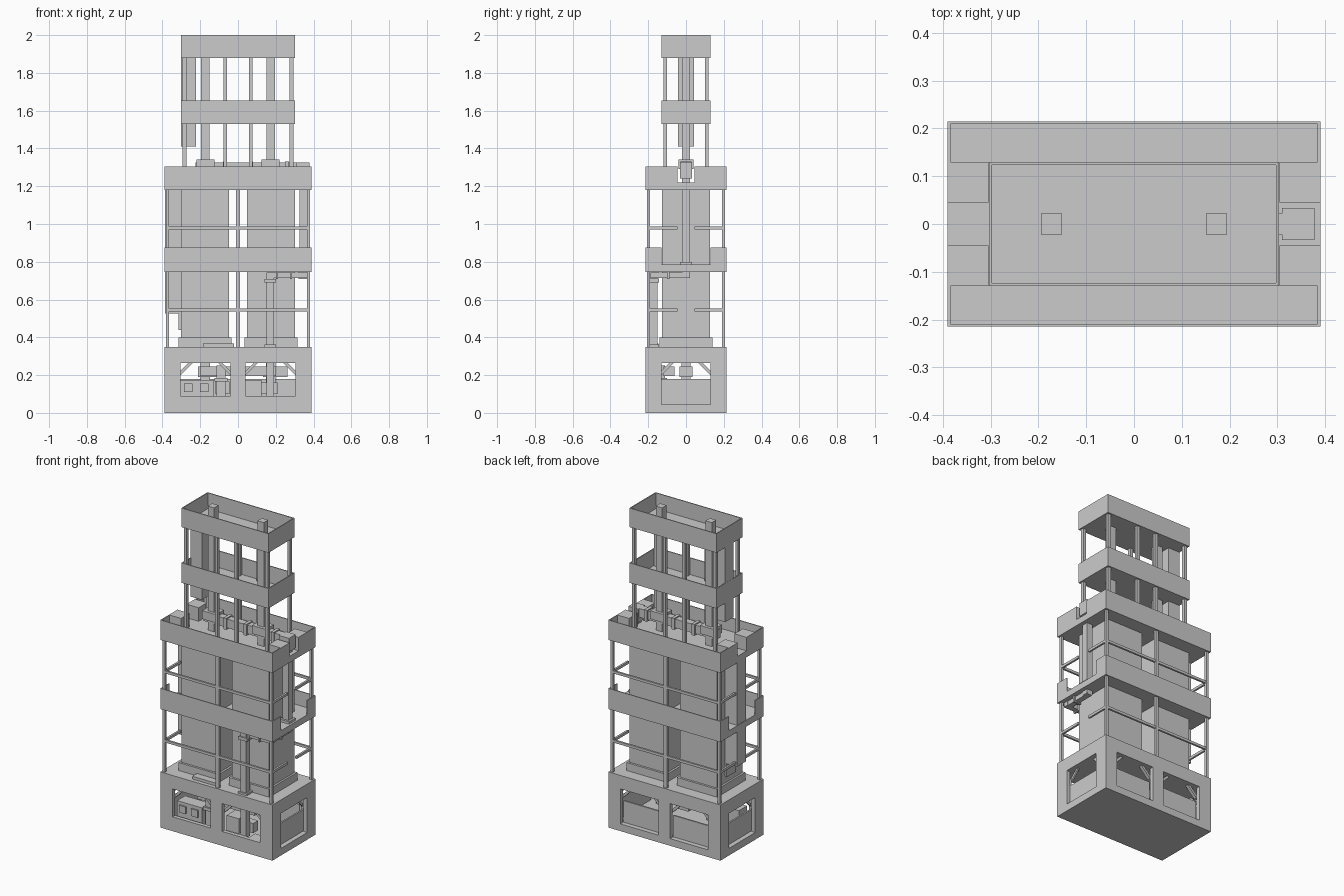
import bpy, bmesh
from mathutils import Vector


def boxes(name, *specs):
    """One object from boxes given as (x0, x1, y0, y1, z0, z1)."""
    bm = bmesh.new()
    for x0, x1, y0, y1, z0, z1 in specs:
        verts = bmesh.ops.create_cube(bm, size=1)['verts']
        for v in verts:
            v.co = Vector((x1 if v.co.x > 0 else x0,
                           y1 if v.co.y > 0 else y0,
                           z1 if v.co.z > 0 else z0))
    return finish(name, bm)


def finish(name, bm):
    mesh = bpy.data.meshes.new(name)
    bmesh.ops.recalc_face_normals(bm, faces=bm.faces)
    bm.to_mesh(mesh)
    bm.free()
    ob = bpy.data.objects.new(name, mesh)
    bpy.context.collection.objects.link(ob)
    return ob


def tray(name, hx, hy, z0, floor, z1, t=0.006):
    """Floor slab with a thin parapet on the long sides and the ends."""
    return boxes(name, (-hx, hx, -hy, hy, z0, floor),
                 (-hx, hx, -hy, -hy + t, floor, z1), (-hx, hx, hy - t, hy, floor, z1),
                 (-hx, -hx + t, -hy + t, hy - t, floor, z1),
                 (hx - t, hx, -hy + t, hy - t, floor, z1))


def brace(name, a, b, w, depth0, depth1, along_x):
    """Diagonal strip in an opening's upper corner; a, b = (horizontal, z)."""
    s = 1 if b[0] > a[0] else -1
    prof = [a, b, (b[0] - s * w, b[1]), (a[0], a[1] + w)]
    bm = bmesh.new()
    rows = []
    for d in (depth0, depth1):
        rows.append([bm.verts.new((h, d, z) if along_x else (d, h, z)) for h, z in prof])
    for row in rows:
        bm.faces.new(row)
    for i in range(4):
        j = (i + 1) % 4
        bm.faces.new((rows[0][i], rows[0][j], rows[1][j], rows[1][i]))
    finish(name, bm)


X, Y, T = 0.39, 0.215, 0.025

# base: floor, deck and walls with openings
boxes("base_floor_and_deck", (-X, X, -Y, Y, 0, 0.045), (-X, X, -Y, Y, 0.265, 0.35))
for name, y0, sill in (("base_front_wall", -Y, 0.09), ("base_back_wall", Y - T, 0.045)):
    piers = [(a, b, y0, y0 + T, 0.045, 0.265)
             for a, b in ((-X, -0.305), (-0.04, 0.04), (0.305, X))]
    if sill > 0.045:
        piers += [(a, b, y0, y0 + T, 0.045, sill) for a, b in ((-0.305, -0.04), (0.04, 0.305))]
    boxes(name, *piers)
for s in (-1, 1):
    x0, x1 = sorted((s * X, s * (X - T)))
    boxes("base_end_wall", *[(x0, x1, a, b, 0.045, 0.265)
                             for a, b in ((-Y + T, -0.13), (0.13, Y - T))])
    # recessed panel in the end opening and its corner braces
    p0, p1 = sorted((s * (X - 0.03), s * (X - 0.04)))
    boxes("end_panel", (p0, p1, -0.15, 0.15, 0.045, 0.18))
    for q in (-1, 1):
        brace("end_brace", (q * 0.13, 0.2), (q * 0.065, 0.265), 0.022, p0, p1, False)
    # recessed back panels
    a, b = sorted((s * 0.04, s * 0.305))
    boxes("back_panel", (a, b, Y - 0.04, Y - 0.03, 0.045, 0.18))
    for y in (-Y + T, Y - T - 0.02):
        brace("window_brace", (a, 0.2), (a + 0.065, 0.265), 0.022, y, y + 0.02, True)
        brace("window_brace", (b, 0.2), (b - 0.065, 0.265), 0.022, y, y + 0.02, True)

# machinery inside the base
boxes("control_cabinet", (-0.305, -0.13, -0.17, -0.09, 0.045, 0.175),
      (-0.285, -0.24, -0.18, -0.17, 0.11, 0.155), (-0.2, -0.155, -0.18, -0.17, 0.11, 0.155))
boxes("pump", (-0.115, -0.065, -0.16, -0.11, 0.045, 0.25),
      (-0.125, -0.055, -0.17, -0.1, 0.165, 0.185), (-0.12, -0.045, -0.15, -0.1, 0.1, 0.165))
boxes("blower", (0.04, 0.125, -0.17, -0.08, 0.08, 0.175),
      (0.125, 0.21, -0.15, -0.1, 0.1, 0.16))
boxes("blower_outlet", (0.21, 0.3, -0.205, -0.13, 0.045, 0.09))
for s in (-1, 1):
    c = s * 0.173
    boxes("silo_outlet", (c - 0.025, c + 0.025, -0.025, 0.025, 0.16, 0.265),
          (c - 0.04, c + 0.09, -0.035, 0.035, 0.19, 0.245))
boxes("transfer_pipe", (-0.2, 0.2, -0.12, -0.06, 0.195, 0.245))

# twin silos standing on plinths
for s in (-1, 1):
    a, b = sorted((s * 0.048, s * 0.303))
    boxes("silo", (a, b, -0.127, 0.127, 0.35, 1.2))
    a, b = sorted((s * 0.035, s * 0.315))
    boxes("silo_plinth", (a, b, -0.14, 0.14, 0.35, 0.4))

# scaffold posts and rails
P, Q, r = 0.372, 0.198, 0.008
for y in (-Q, Q):
    boxes("scaffold_posts", *[(x - w, x + w, y - r, y + r, 0.35, 1.2)
                              for x, w in ((-P, r), (0, 0.011), (P, r))])
rails = []
for z in (0.545, 0.98):
    for s in (-1, 1):
        rails.append((-P, P, s * Q - 0.006, s * Q + 0.006, z - r, z + r))
        for q in (-1, 1):
            a, b = sorted((q * 0.045, q * Q))
            rails.append((s * P - 0.006, s * P + 0.006, a, b, z - r, z + r))
boxes("scaffold_rails", *rails)

# middle gallery, open at both ends
mid = [(-X, X, -Y, Y, 0.745, 0.785)]
roof = [(-X, X, -Y, Y, 1.18, 1.22)]
for s in (-1, 1):
    y0, y1 = sorted((s * Y, s * (Y - 0.006)))
    mid.append((-X, X, y0, y1, 0.785, 0.875))
    roof.append((-X, X, y0, y1, 1.22, 1.305))
    for q in (-1, 1):
        x0, x1 = sorted((q * X, q * (X - 0.006)))
        y0, y1 = sorted((s * 0.13, s * (Y - 0.006)))
        mid.append((x0, x1, y0, y1, 0.785, 0.875))
        roof.append((x0, x1, y0, y1, 1.22, 1.305))
        # solid corner blocks beside the roof notches
        x0, x1 = sorted((q * X, q * 0.305))
        y0, y1 = sorted((s * 0.045, s * 0.13))
        roof.append((x0, x1, y0, y1, 1.22, 1.305))
boxes("middle_gallery", *mid)
boxes("roof_gallery", *roof)

# upper tower trays and posts
tray("tower_middle_tray", 0.303, 0.13, 1.53, 1.55, 1.655)
tray("tower_top_tray", 0.303, 0.13, 1.88, 1.9, 2.0)
for y in (-0.11, 0.11):
    boxes("tower_posts", *[(x - 0.01, x + 0.01, y - 0.01, y + 0.01, 1.22, 1.89)
                           for x in (-0.283, -0.067, 0.067, 0.283)])

# feed columns with flanges, joined by a roof duct
for c in (-0.173, 0.173):
    boxes("feed_column", (c - 0.022, c + 0.022, -0.022, 0.022, 1.22, 2.0),
          (c - 0.048, c + 0.048, -0.04, 0.04, 1.29, 1.342))
boxes("roof_duct", (-0.225, 0.365, -0.022, 0.022, 1.27, 1.325),
      (0.31, 0.378, -0.033, 0.033, 1.24, 1.325),
      (-0.08, -0.06, -0.03, 0.03, 1.26, 1.332), (0.06, 0.08, -0.03, 0.03, 1.26, 1.332),
      (0.25, 0.27, -0.03, 0.03, 1.26, 1.332))

# lift shafts on the left
boxes("tower_shaft", (-0.302, -0.222, -0.042, 0.042, 1.41, 1.89))
boxes("side_shaft", (-0.387, -0.303, -0.045, 0.045, 0.525, 1.2),
      (-0.315, -0.303, -0.045, 0.045, 0.44, 0.525))

# riser on the right and the pipe run that feeds it
boxes("right_riser", (0.325, 0.365, -0.02, 0.02, 0.72, 1.26),
      (0.312, 0.378, -0.033, 0.033, 0.785, 0.8))
boxes("front_riser", (0.15, 0.19, -0.19, -0.15, 0.08, 0.735),
      (0.14, 0.2, -0.198, -0.142, 0.69, 0.71), (0.14, 0.2, -0.198, -0.142, 0.35, 0.362))
boxes("link_duct", (0.15, 0.365, -0.187, -0.153, 0.715, 0.742),
      (0.328, 0.362, -0.187, 0.02, 0.715, 0.742),
      (0.2, 0.212, -0.195, -0.145, 0.708, 0.745), (0.275, 0.287, -0.195, -0.145, 0.708, 0.745),
      (0.32, 0.37, -0.1, -0.088, 0.708, 0.745))
boxes("deck_hatch", (-0.185, -0.02, -0.19, -0.145, 0.35, 0.368))
